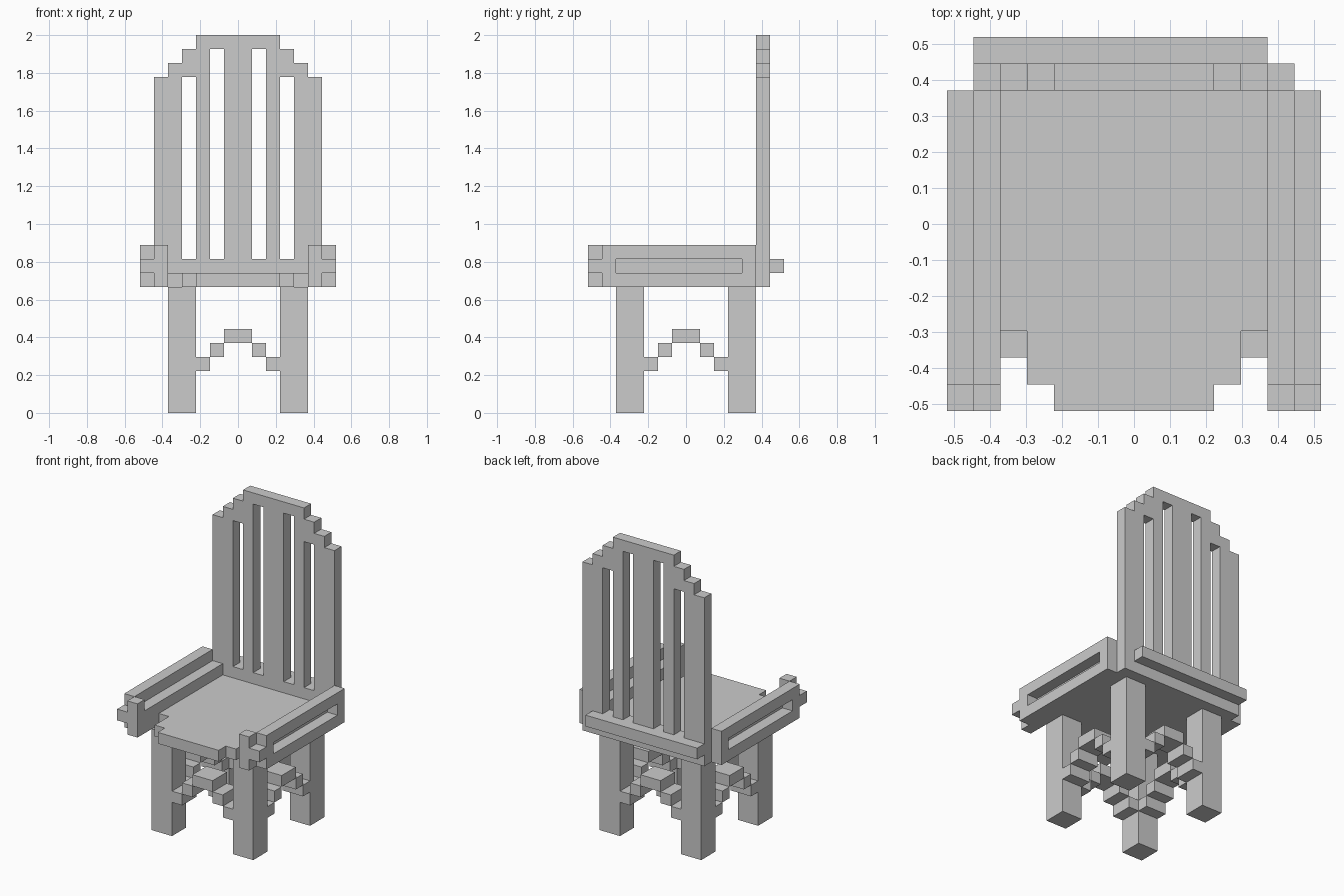
import bpy, bmesh
from mathutils import Matrix, Vector

if "Cube" in bpy.data.objects:
    bpy.data.objects.remove(bpy.data.objects["Cube"])

U = 2 / 27  # one block of the chair's grid; all sizes below are in blocks


def add_object(name, mesh):
    mesh.name = name
    obj = bpy.data.objects.new(name, mesh)
    bpy.context.collection.objects.link(obj)
    return obj


def boxes(name, spans):
    """One object from boxes given as (x0, x1, y0, y1, z0, z1)."""
    bm = bmesh.new()
    for x0, x1, y0, y1, z0, z1 in spans:
        centre = Vector((x0 + x1, y0 + y1, z0 + z1)) * U / 2
        size = Vector((x1 - x0, y1 - y0, z1 - z0)) * U
        bmesh.ops.create_cube(bm, matrix=Matrix.Translation(centre) @ Matrix.Diagonal(size).to_4x4())
    mesh = bpy.data.meshes.new(name)
    bm.to_mesh(mesh)
    bm.free()
    return add_object(name, mesh)


def rect(a0, a1, b0, b1):
    return [(a0, b0), (a1, b0), (a1, b1), (a0, b1)]


def mirrored(half):
    """Close a right-hand outline with its mirror image."""
    return half + [(-a, b) for a, b in reversed(half)]


def plate(name, loops, axis, lo, hi):
    """Outline with optional holes, filled and extruded from lo to hi along an axis."""
    curve = bpy.data.curves.new(name, 'CURVE')
    curve.dimensions = '2D'
    curve.fill_mode = 'BOTH'
    curve.extrude = (hi - lo) / 2 * U
    for loop in loops:
        spline = curve.splines.new('POLY')
        spline.points.add(len(loop) - 1)
        for point, (a, b) in zip(spline.points, loop):
            point.co = (a * U, b * U, 0, 1)
        spline.use_cyclic_u = True
    temp = bpy.data.objects.new(name + "_outline", curve)
    bpy.context.collection.objects.link(temp)
    depsgraph = bpy.context.evaluated_depsgraph_get()
    mesh = bpy.data.meshes.new_from_object(temp.evaluated_get(depsgraph))
    bpy.data.objects.remove(temp)
    bpy.data.curves.remove(curve)

    mid = (lo + hi) / 2 * U
    place = {
        'X': Matrix(((0, 0, 1, mid), (1, 0, 0, 0), (0, 1, 0, 0), (0, 0, 0, 1))),
        'Y': Matrix(((1, 0, 0, 0), (0, 0, -1, mid), (0, 1, 0, 0), (0, 0, 0, 1))),
        'Z': Matrix.Translation((0, 0, mid)),
    }[axis]
    bm = bmesh.new()
    bm.from_mesh(mesh)
    bm.transform(place)
    bmesh.ops.remove_doubles(bm, verts=bm.verts, dist=1e-5)
    bmesh.ops.recalc_face_normals(bm, faces=bm.faces)
    for face in bm.faces:
        face.smooth = False
    bm.to_mesh(mesh)
    bm.free()
    return add_object(name, mesh)


# Legs
for depth, y0 in (("front", -5), ("back", 3)):
    for side, x0 in (("left", -5), ("right", 3)):
        boxes(f"{depth}_{side}_leg", [(x0, x0 + 2, y0, y0 + 2, 0, 9)])

# Stepped arch stretchers between neighbouring legs: (from, to, bottom)
steps = [(-3, -2, 3), (-2, -1, 4), (-1, 1, 5), (1, 2, 4), (2, 3, 3)]
for name, c in (("front", -5), ("back", 3)):
    boxes(f"{name}_stretcher", [(a, b, c, c + 2, z, z + 1) for a, b, z in steps])
for name, c in (("left", -5), ("right", 3)):
    boxes(f"{name}_stretcher", [(c, c + 2, a, b, z, z + 1) for a, b, z in steps])

# Seat with stepped front corners
seat = mirrored([(3, -7), (3, -6), (4, -6), (4, -4), (5, -4), (5, 5)])
plate("seat", [seat], 'Z', 9, 10)

# Backrest with stepped crown and four slots
crown = mirrored([(6, 9), (6, 24), (5, 24), (5, 25), (4, 25), (4, 26), (3, 26), (3, 27)])
slots = [rect(-4, -3, 11, 24), rect(-2, -1, 11, 26), rect(1, 2, 11, 26), rect(3, 4, 11, 24)]
plate("backrest", [crown] + slots, 'Y', 5, 6)

# Rail behind the backrest, one block shorter on the right
boxes("rear_rail", [(-6, 5, 6, 7, 10, 11)])

# Arms: a slotted outer frame and a lower inner board with a raised front post
frame = [(-6, 9), (5, 9), (5, 12), (-6, 12), (-6, 11), (-7, 11), (-7, 10), (-6, 10)]
board = [(-7, 9), (5, 9), (5, 11), (-6, 11), (-6, 12), (-7, 12)]
for side, outer, inner in (("left", -7, -6), ("right", 6, 5)):
    plate(f"{side}_arm_frame", [frame, rect(-5, 4, 10, 11)], 'X', outer, outer + 1)
    plate(f"{side}_arm_board", [board], 'X', inner, inner + 1)
